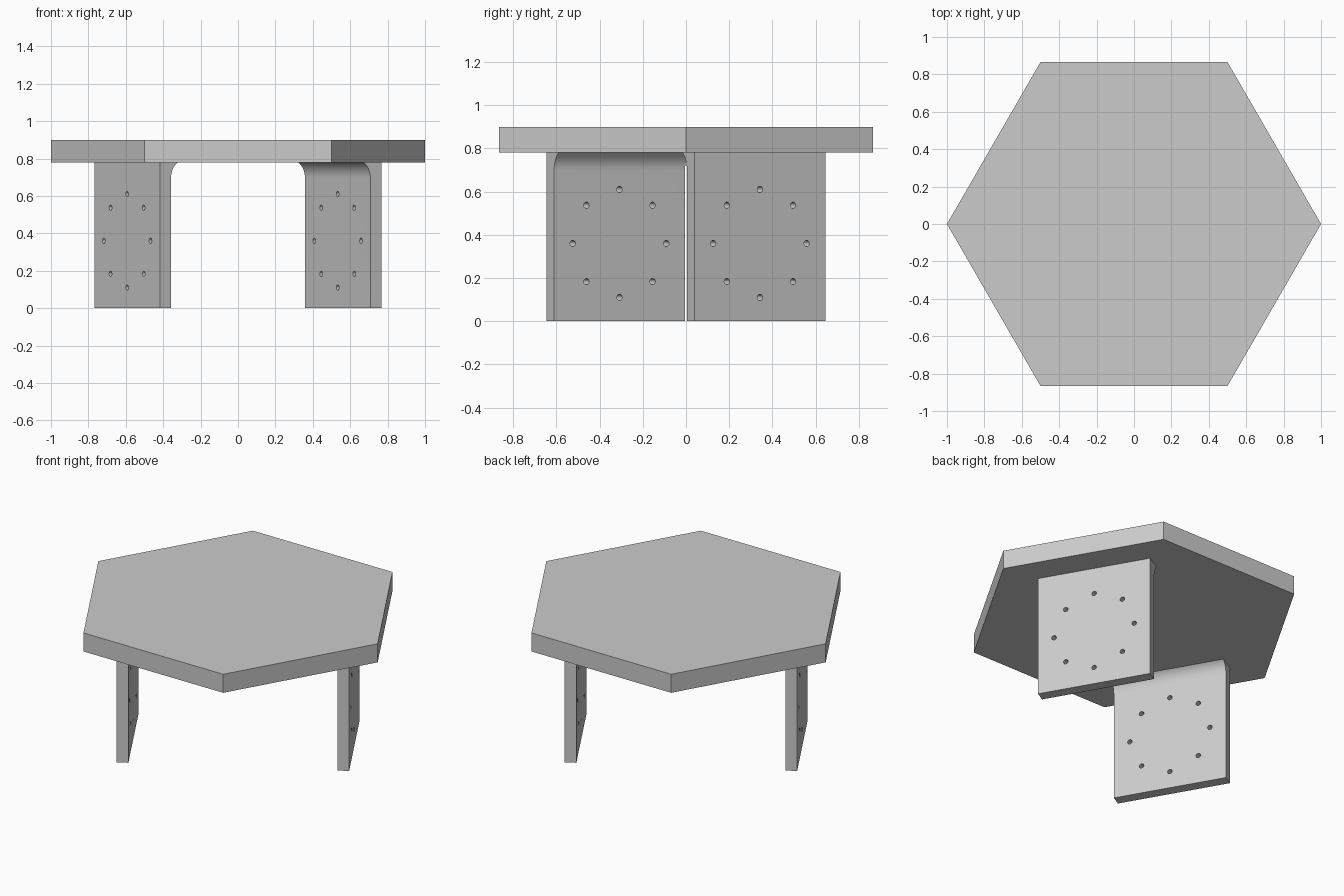
import bpy, bmesh, math
from mathutils import Matrix, Vector

if "Cube" in bpy.data.objects:
    bpy.data.objects.remove(bpy.data.objects["Cube"])

TOP_Z, BOTTOM_Z = 0.90, 0.78      # table top slab
INNER, OUTER, LEG_W = 0.615, 0.685, 0.70   # leg panel distances from centre, width
FILLET_R, FILLET_A = 0.10, math.radians(54)

grey = bpy.data.materials.new("plain_grey")
grey.diffuse_color = (0.6, 0.6, 0.6, 1)
grey.use_nodes = True
grey.node_tree.nodes["Principled BSDF"].inputs["Base Color"].default_value = grey.diffuse_color


def make_object(name, bm):
    bmesh.ops.recalc_face_normals(bm, faces=bm.faces)
    mesh = bpy.data.meshes.new(name)
    bm.to_mesh(mesh)
    bm.free()
    mesh.materials.append(grey)
    obj = bpy.data.objects.new(name, mesh)
    bpy.context.collection.objects.link(obj)
    return obj


def prism(points, offset):
    bm = bmesh.new()
    face = bm.faces.new([bm.verts.new(p) for p in points])
    ext = bmesh.ops.extrude_face_region(bm, geom=[face])
    verts = [v for v in ext["geom"] if isinstance(v, bmesh.types.BMVert)]
    bmesh.ops.translate(bm, verts=verts, vec=Vector(offset))
    return bm


# Hexagonal table top
hexagon = [(math.cos(k * math.pi / 3), math.sin(k * math.pi / 3), BOTTOM_Z) for k in range(6)]
make_object("table_top", prism(hexagon, (0, 0, TOP_Z - BOTTOM_Z)))


def make_leg(name, angle):
    # Panel profile in x-z, flaring inwards where it meets the top
    profile = [(INNER, 0), (OUTER, 0), (OUTER, BOTTOM_Z)]
    start = BOTTOM_Z - FILLET_R * math.sin(FILLET_A)
    for i in range(12, -1, -1):
        a = FILLET_A * i / 12
        profile.append((INNER - FILLET_R * (1 - math.cos(a)), start + FILLET_R * math.sin(a)))
    leg = make_object(name, prism([(x, -LEG_W / 2, z) for x, z in profile], (0, LEG_W, 0)))

    # Ring of eight drilled holes
    bm = bmesh.new()
    for k in range(8):
        a = k * math.pi / 4
        place = Matrix.Translation((0.65, 0.25 * math.cos(a), 0.36 + 0.25 * math.sin(a)))
        bmesh.ops.create_cone(bm, cap_ends=True, segments=24, radius1=0.0145, radius2=0.0145,
                              depth=0.2, matrix=place @ Matrix.Rotation(math.pi / 2, 4, 'Y'))
    cutter = make_object(name + "_hole_cutter", bm)
    cutter.hide_render = True
    cutter.hide_viewport = True

    mod = leg.modifiers.new("holes", 'BOOLEAN')
    mod.operation = 'DIFFERENCE'
    mod.solver = 'EXACT'
    mod.object = cutter
    for obj in (leg, cutter):
        obj.rotation_euler.z = angle

    # Smooth fillet and hole walls, sharp panel edges
    bpy.ops.object.select_all(action='DESELECT')
    leg.select_set(True)
    bpy.context.view_layer.objects.active = leg
    bpy.context.view_layer.update()
    bpy.ops.object.modifier_apply(modifier=mod.name)
    bpy.ops.object.shade_smooth_by_angle(angle=math.radians(30))
    bpy.data.objects.remove(cutter)


# Two opposite panel legs, parallel to a pair of hexagon edges
make_leg("right_leg", math.radians(30))
make_leg("left_leg", math.radians(210))
